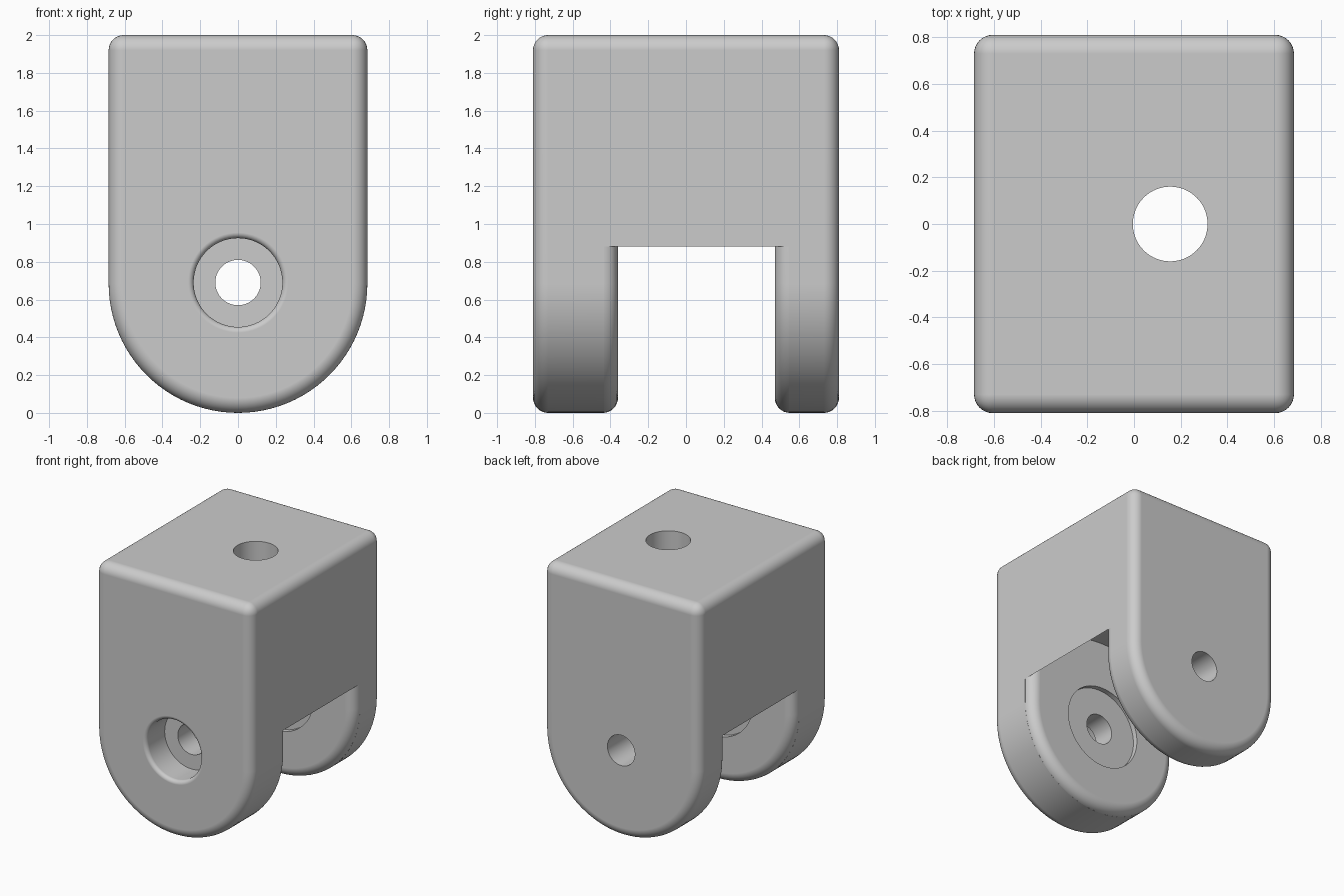
import bpy, bmesh, math
from mathutils import Matrix

cube = bpy.data.objects.get("Cube")
if cube:
    bpy.data.objects.remove(cube, do_unlink=True)

HALF_X, HALF_Y, HEIGHT = 0.685, 0.81, 2.0
PIN_Z = HALF_X            # pin axis is concentric with the rounded arm ends
SLOT_FRONT, SLOT_BACK = -0.36, 0.47
FILLET = 0.08
STEPS = 48


def finish(bm, name):
    bmesh.ops.recalc_face_normals(bm, faces=bm.faces)
    mesh = bpy.data.meshes.new(name)
    bm.to_mesh(mesh)
    bm.free()
    obj = bpy.data.objects.new(name, mesh)
    bpy.context.collection.objects.link(obj)
    return obj


def extrude_y(name, outline, y0, y1):
    """Solid from an x-z outline, running from y0 to y1."""
    bm = bmesh.new()
    face = bm.faces.new([bm.verts.new((x, y0, z)) for x, z in outline])
    grown = bmesh.ops.extrude_face_region(bm, geom=[face])["geom"]
    verts = [g for g in grown if isinstance(g, bmesh.types.BMVert)]
    bmesh.ops.translate(bm, verts=verts, vec=(0, y1 - y0, 0))
    return finish(bm, name)


def lathe(name, profile, matrix, sides=64):
    """Closed solid of revolution from (radius, height) pairs."""
    bm = bmesh.new()
    rings = [[bm.verts.new((r * math.cos(math.tau * i / sides),
                            r * math.sin(math.tau * i / sides), h))
              for i in range(sides)] for r, h in profile]
    for a, b in zip(rings, rings[1:]):
        for i in range(sides):
            j = (i + 1) % sides
            bm.faces.new((a[i], a[j], b[j], b[i]))
    bm.faces.new(rings[0])
    bm.faces.new(rings[-1])
    bm.transform(matrix)
    return finish(bm, name)


def apply(obj, kind, **settings):
    mod = obj.modifiers.new(kind.title(), kind)
    for key, value in settings.items():
        setattr(mod, key, value)
    bpy.ops.object.select_all(action="DESELECT")
    obj.select_set(True)
    bpy.context.view_layer.objects.active = obj
    bpy.ops.object.modifier_apply(modifier=mod.name)


def cut(obj, cutter):
    apply(obj, "BOOLEAN", operation="DIFFERENCE", solver="EXACT", object=cutter)
    bpy.data.objects.remove(cutter, do_unlink=True)


def arc(radius, start, end):
    angles = [math.radians(start + (end - start) * i / STEPS) for i in range(STEPS + 1)]
    return [(radius * math.cos(a), PIN_Z + radius * math.sin(a)) for a in angles]


def rounded_block(name, y0, y1):
    """Square-topped, round-bottomed block with every rim filleted."""
    outline = [(HALF_X, HEIGHT), (-HALF_X, HEIGHT)] + arc(HALF_X, 180, 360)
    obj = extrude_y(name, outline, y0, y1)
    apply(obj, "BEVEL", width=FILLET, segments=8, limit_method="ANGLE",
          angle_limit=math.radians(40), use_clamp_overlap=False)
    return obj


# Main body
body = rounded_block("clevis_bracket", -HALF_Y, HALF_Y)

# Slot with an arched roof; the arm shapes removed from it leave filleted arm edges
roof_z = 0.88
roof_radius = math.hypot(HALF_X, roof_z - PIN_Z)
lean = math.degrees(math.atan2(roof_z - PIN_Z, HALF_X))
outline = [(-0.9, -0.2), (0.9, -0.2), (0.9, roof_z)]
outline += arc(roof_radius, lean, 180 - lean) + [(-0.9, roof_z)]
reach = FILLET - 0.005
slot = extrude_y("slot_cutter", outline, SLOT_FRONT - reach, SLOT_BACK + reach)
cut(slot, rounded_block("front_arm_shape", -1.3, SLOT_FRONT))
cut(slot, rounded_block("back_arm_shape", SLOT_BACK, 1.3))
cut(body, slot)

# Pin bore: rounded counterbore in front, washer recesses inside the slot
pin, head, washer, rim = 0.12, 0.235, 0.33, 0.03
mouth = [(head + rim * (1 - math.sin(a)), -HALF_Y + rim * (1 - math.cos(a)))
         for a in (math.radians(15 * i) for i in range(7))]
bore = [(head + rim, -0.9)] + mouth + [
    (head, -0.58), (pin, -0.58), (pin, SLOT_FRONT - 0.04),
    (washer, SLOT_FRONT - 0.04), (washer, SLOT_BACK + 0.04),
    (pin, SLOT_BACK + 0.04), (pin, 0.9)]
cut(body, lathe("pin_cutter", bore, Matrix.Translation((0, 0, PIN_Z + 0.005))
                @ Matrix.Rotation(-math.pi / 2, 4, "X")))

# Mounting hole from the top down into the slot
cut(body, lathe("top_hole_cutter", [(0.16, 1.0), (0.16, 2.2)],
                Matrix.Translation((0.155, 0, 0))))

# Plain grey finish
grey = bpy.data.materials.new("light_grey")
grey.use_nodes = True
color = (0.6, 0.6, 0.6, 1)
grey.diffuse_color = color
grey.node_tree.nodes["Principled BSDF"].inputs["Base Color"].default_value = color
body.data.materials.clear()
body.data.materials.append(grey)
for polygon in body.data.polygons:
    polygon.material_index = 0

# Smooth fillets and bores, crisp cut edges, flat broad faces
bpy.ops.object.select_all(action="DESELECT")
body.select_set(True)
bpy.context.view_layer.objects.active = body
bpy.ops.object.shade_smooth_by_angle(angle=math.radians(30))
weighted = body.modifiers.new("Weighted Normals", "WEIGHTED_NORMAL")
weighted.keep_sharp = True
